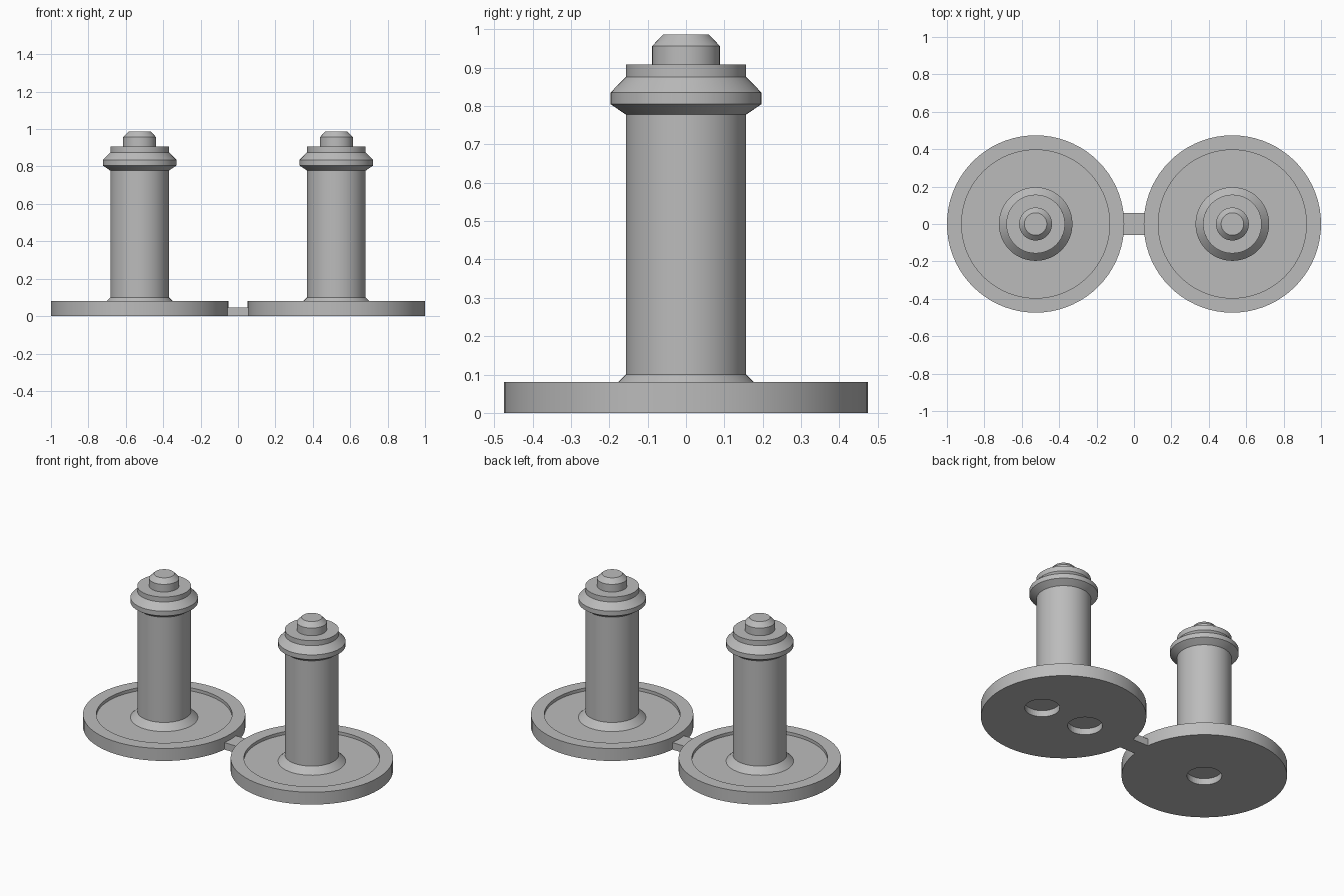
import bpy
import bmesh
from math import cos, sin, pi, radians

cube = bpy.data.objects.get("Cube")
if cube:
    bpy.data.objects.remove(cube, do_unlink=True)

CENTRE = 0.526      # x of each disc
FLOOR = 0.06        # height of the recessed floor

# Single grey plastic
grey = bpy.data.materials.new("plain grey")
grey.use_nodes = True
colour = (0.5, 0.5, 0.5, 1)
grey.diffuse_color = colour
grey.node_tree.nodes["Principled BSDF"].inputs["Base Color"].default_value = colour


def add_object(name, bm, x):
    bmesh.ops.recalc_face_normals(bm, faces=bm.faces)
    mesh = bpy.data.meshes.new(name)
    bm.to_mesh(mesh)
    bm.free()
    mesh.materials.append(grey)
    ob = bpy.data.objects.new(name, mesh)
    ob.location.x = x
    bpy.context.collection.objects.link(ob)
    return ob


def lathe(name, profile, x, segments, cap_bottom=True):
    """Turn (radius, height) points round z, capping the ends."""
    bm = bmesh.new()
    angles = [2 * pi * i / segments for i in range(segments)]
    rings = [[bm.verts.new((r * cos(a), r * sin(a), z)) for a in angles]
             for r, z in profile]
    for low, high in zip(rings, rings[1:]):
        for i in range(segments):
            j = (i + 1) % segments
            bm.faces.new((low[i], low[j], high[j], high[i]))
    bm.faces.new(rings[-1])
    if cap_bottom:
        bm.faces.new(rings[0])
    return add_object(name, bm, x)


def shade(ob):
    bpy.ops.object.select_all(action='DESELECT')
    ob.select_set(True)
    bpy.context.view_layer.objects.active = ob
    bpy.ops.object.shade_smooth_by_angle(angle=radians(25))


def drill(ob, x):
    """Cut a blind round socket into the underside."""
    cutter = lathe("socket_cutter", [(0.1, -0.05), (0.1, 0.04)], x, 48)
    cutter.hide_render = True
    cutter.hide_set(True)
    mod = ob.modifiers.new("socket", 'BOOLEAN')
    mod.operation = 'DIFFERENCE'
    mod.solver = 'EXACT'
    mod.object = cutter


disc_profile = [(0.474, 0), (0.474, 0.08), (0.396, 0.08), (0.396, FLOOR)]
post_profile = [
    (0.197, FLOOR), (0.157, 0.10), (0.157, 0.778),      # flared foot, shaft
    (0.197, 0.805), (0.197, 0.835), (0.157, 0.876),     # collar
    (0.157, 0.908), (0.088, 0.908),                     # shoulder
    (0.088, 0.957), (0.06, 0.986),                      # chamfered peg
]

# Two dishes with posts: one central socket on the right, a pair on the left
for side, x, sockets in (("right", -CENTRE, [0]), ("left", CENTRE, [-0.16, 0.16])):
    disc = lathe(side + "_disc", disc_profile, x, 72)
    post = lathe(side + "_post", post_profile, x, 48, cap_bottom=False)
    shade(disc)
    shade(post)
    for offset in sockets:
        drill(disc, x + offset)

# Flat bar joining the discs
bm = bmesh.new()
bmesh.ops.create_cube(bm, size=1)
bmesh.ops.scale(bm, vec=(0.12, 0.116, 0.045), verts=bm.verts)
bmesh.ops.translate(bm, vec=(0, 0, 0.0225), verts=bm.verts)
add_object("joining_bar", bm, 0)
